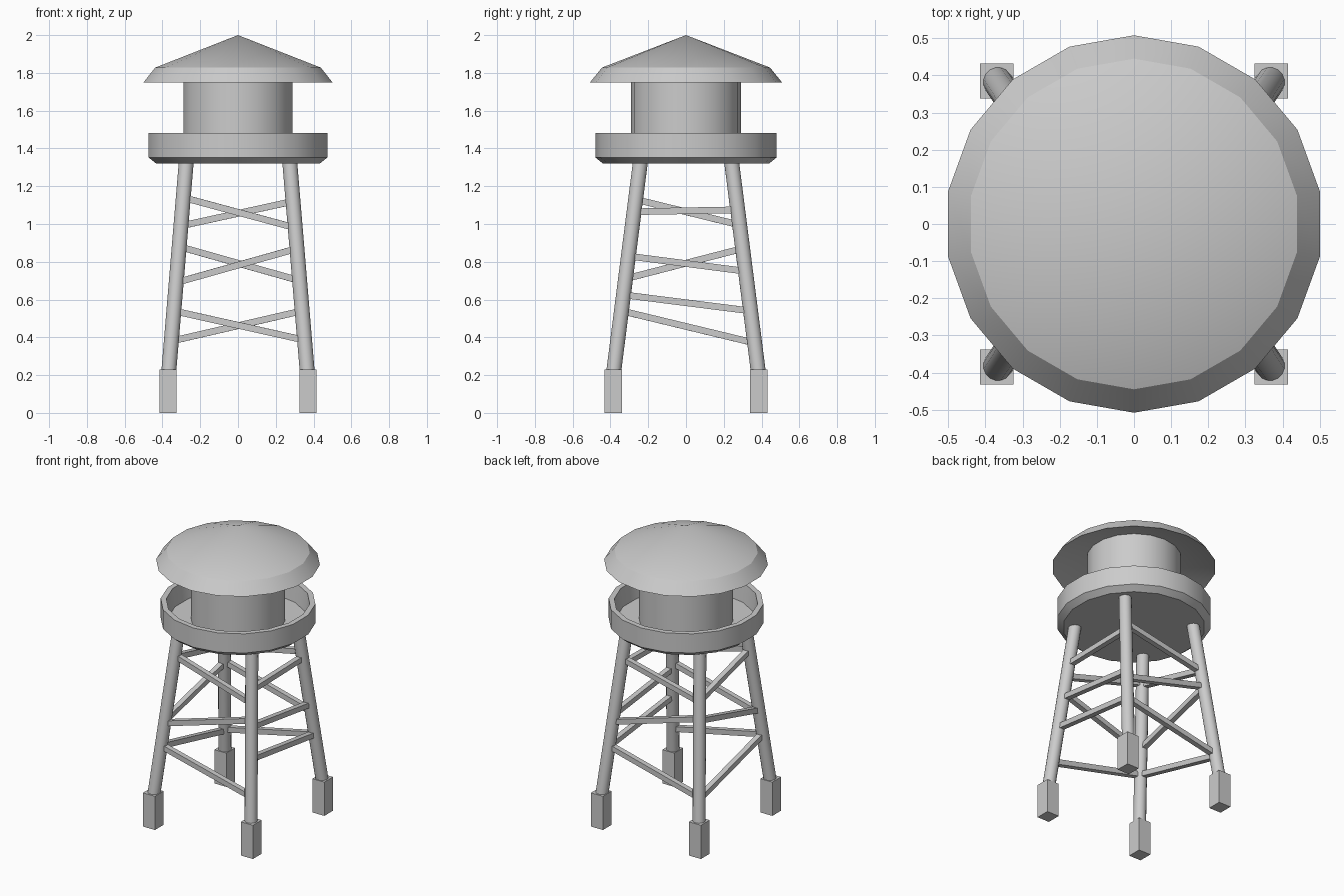
import bpy, math
from mathutils import Vector

if "Cube" in bpy.data.objects:
    bpy.data.objects.remove(bpy.data.objects["Cube"])

SIDES = 18


def finish(ob):
    bpy.ops.object.select_all(action='DESELECT')
    bpy.context.view_layer.objects.active = ob
    ob.select_set(True)
    bpy.ops.object.shade_smooth_by_angle(angle=math.radians(30))


def lathe(name, profile):
    """Revolve an (r, z) profile that starts and ends on the axis."""
    verts, faces, rings = [], [], []
    for r, z in profile:
        start = len(verts)
        n = SIDES if r > 0 else 1
        for i in range(n):
            a = math.pi / 2 + 2 * math.pi * i / SIDES
            verts.append((r * math.cos(a), r * math.sin(a), z))
        rings.append([start + i % n for i in range(SIDES)])
    for lo, hi in zip(rings, rings[1:]):
        for i in range(SIDES):
            j = (i + 1) % SIDES
            quad = [lo[i], lo[j], hi[j], hi[i]]
            faces.append(list(dict.fromkeys(quad)))
    me = bpy.data.meshes.new(name)
    me.from_pydata(verts, [], faces)
    ob = bpy.data.objects.new(name, me)
    bpy.context.collection.objects.link(ob)
    finish(ob)
    return ob


def box(name, loc, size):
    bpy.ops.mesh.primitive_cube_add(size=1, location=loc)
    ob = bpy.context.object
    ob.name = name
    ob.scale = size
    return ob


def leg_point(sx, sy, z):
    """Point on the centre line of a leaning leg at height z."""
    t = (z - 0.2) / (1.34 - 0.2)
    return Vector((sx * (0.368 - 0.095 * t), sy * (0.385 - 0.145 * t), z))


# Roof with a hollow underside
lathe("roof", [(0, 1.82), (0.29, 1.82), (0.508, 1.75), (0.445, 1.828), (0, 2.0)])

# Tank standing in the basin
lathe("tank", [(0, 1.34), (0.292, 1.34), (0.292, 1.83), (0, 1.83)])

# Basin with bevelled bottom and open top
lathe("basin", [(0, 1.32), (0.44, 1.32), (0.48, 1.352), (0.48, 1.483),
                (0.445, 1.483), (0.43, 1.36), (0, 1.36)])

# Legs and footings
for sx, sy, label in ((-1, -1, "front_left"), (1, -1, "front_right"),
                      (-1, 1, "back_left"), (1, 1, "back_right")):
    a, b = leg_point(sx, sy, 0.2), leg_point(sx, sy, 1.34)
    bpy.ops.mesh.primitive_cylinder_add(vertices=16, radius=0.04,
                                        depth=(b - a).length, location=(a + b) / 2)
    leg = bpy.context.object
    leg.name = label + "_leg"
    leg.rotation_euler = (b - a).to_track_quat('Z', 'Y').to_euler()
    finish(leg)
    box(label + "_footing", (sx * 0.37, sy * 0.385, 0.115), (0.09, 0.094, 0.23))

# Diagonal braces: two leg corners per side, then start and end heights
braces = {
    "front": ((-1, -1), (1, -1), ((0.54, 0.385), (0.69, 0.87), (1.14, 0.98))),
    "back": ((-1, 1), (1, 1), ((0.38, 0.54), (0.88, 0.70), (0.99, 1.12))),
    "right": ((1, -1), (1, 1), ((0.625, 0.54), (0.83, 0.75), (1.065, 1.075))),
    "left": ((-1, -1), (-1, 1), ((0.54, 0.37), (0.71, 0.87), (1.13, 0.995))),
}
for side, (p, q, heights) in braces.items():
    for n, (z0, z1) in enumerate(heights, 1):
        a, b = leg_point(*p, z0), leg_point(*q, z1)
        bar = box(f"{side}_brace_{n}", (a + b) / 2, (0.035, 0.035, (b - a).length))
        bar.rotation_euler = (b - a).to_track_quat('Z', 'Y').to_euler()
